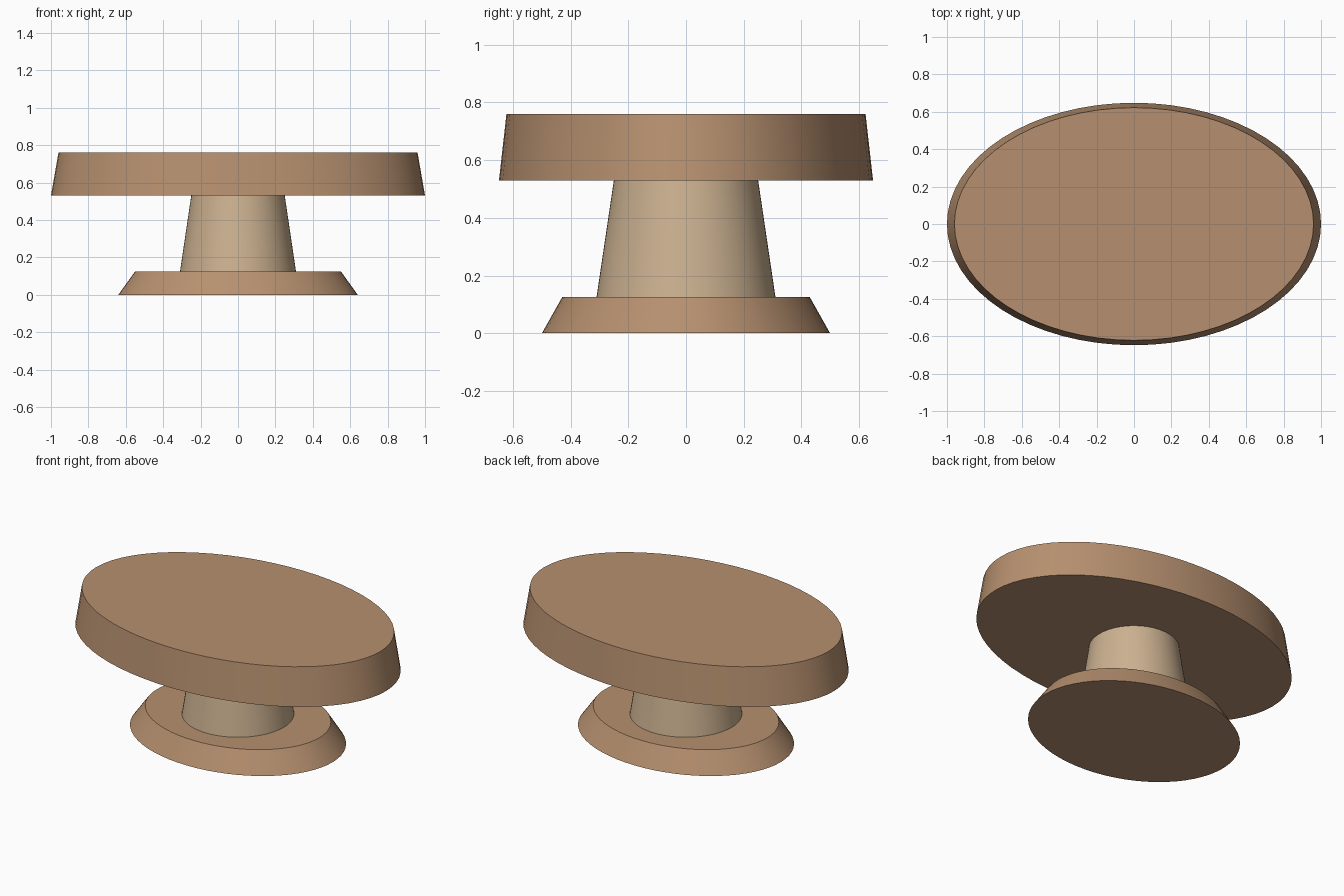
import bpy, math

if "Cube" in bpy.data.objects:
    bpy.data.objects.remove(bpy.data.objects["Cube"])


def make_material(name, color):
    mat = bpy.data.materials.new(name)
    mat.diffuse_color = color
    mat.use_nodes = True
    mat.node_tree.nodes["Principled BSDF"].inputs["Base Color"].default_value = mat.diffuse_color
    return mat


def tapered_disc(name, z0, z1, r0, r1, depth_ratio, mat, sides=64):
    """Closed tapered cylinder with an elliptical plan."""
    bpy.ops.mesh.primitive_cone_add(vertices=sides, radius1=r0, radius2=r1,
                                    depth=z1 - z0, location=(0, 0, (z0 + z1) / 2))
    obj = bpy.context.object
    obj.name = name
    obj.scale.y = depth_ratio
    bpy.ops.object.transform_apply(location=False, rotation=False, scale=True)
    bpy.ops.object.shade_smooth_by_angle(angle=math.radians(30))
    obj.data.materials.append(mat)
    return obj


wood = make_material("brown_wood", (0.47, 0.28, 0.16, 1))
pale = make_material("pale_wood", (0.60, 0.44, 0.28, 1))

# Flared oval foot
tapered_disc("base", 0.0, 0.125, 0.64, 0.55, 0.78, wood)
# Round tapered column
tapered_disc("pedestal", 0.125, 0.53, 0.31, 0.25, 1.0, pale)
# Thick oval top
tapered_disc("table_top", 0.53, 0.76, 1.0, 0.96, 0.648, wood)
